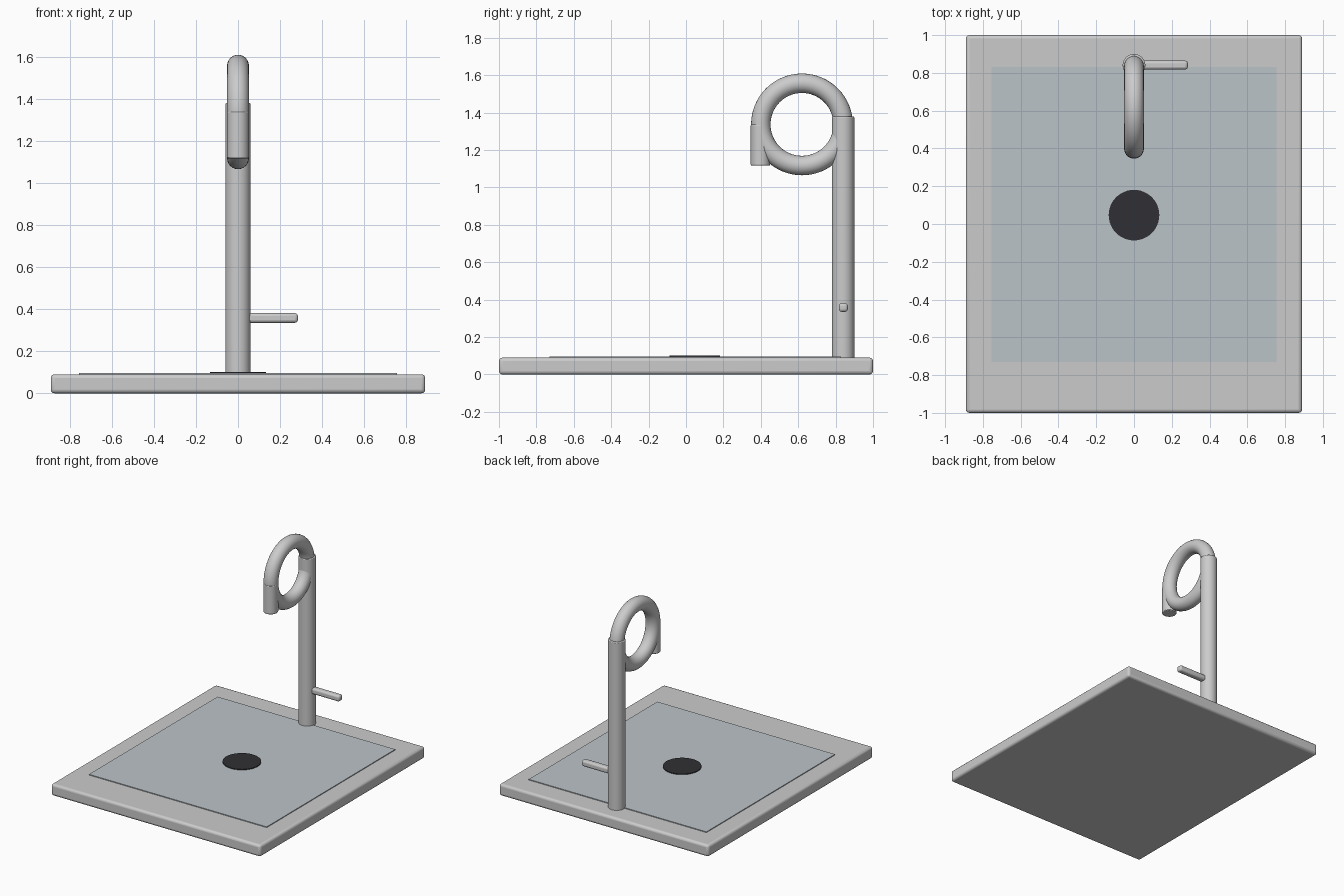
import bpy, math

if "Cube" in bpy.data.objects:
    bpy.data.objects.remove(bpy.data.objects["Cube"])


def material(name, rgb):
    m = bpy.data.materials.new(name)
    m.diffuse_color = (*rgb, 1)
    m.use_nodes = True
    m.node_tree.nodes["Principled BSDF"].inputs["Base Color"].default_value = m.diffuse_color
    return m


def finish(name, bevel=0, segments=3, mat=None):
    ob = bpy.context.object
    ob.name = name
    bpy.ops.object.transform_apply(location=False, rotation=True, scale=True)
    if bevel:
        mod = ob.modifiers.new("rounded_edges", "BEVEL")
        mod.width, mod.segments = bevel, segments
        mod.limit_method = "ANGLE"
        mod.angle_limit = math.radians(40)
    if mat:
        ob.data.materials.append(mat)
    bpy.ops.object.shade_smooth_by_angle(angle=math.radians(35))
    return ob


def box(name, lo, hi, **kw):
    bpy.ops.mesh.primitive_cube_add(size=1, location=[(a + b) / 2 for a, b in zip(lo, hi)])
    bpy.context.object.scale = [b - a for a, b in zip(lo, hi)]
    return finish(name, **kw)


def cylinder(name, y, r, z0, z1, **kw):
    bpy.ops.mesh.primitive_cylinder_add(vertices=48, radius=r, depth=z1 - z0,
                                        location=(0, y, (z0 + z1) / 2))
    return finish(name, **kw)


steel = material("basin_grey", (0.50, 0.55, 0.58))
dark = material("drain_black", (0.03, 0.03, 0.035))

# Sink: rim slab, basin panel and drain
box("sink_rim", (-0.89, -1, 0), (0.89, 1, 0.09), bevel=0.018)
box("basin_panel", (-0.755, -0.73, 0.07), (0.755, 0.83, 0.096), mat=steel)
cylinder("drain", 0.047, 0.134, 0.08, 0.102, mat=dark)

# Tap: post, ring-shaped neck, outlet and lever
cylinder("tap_post", 0.84, 0.06, 0.08, 1.38, bevel=0.006, segments=2)
bpy.ops.mesh.primitive_torus_add(major_radius=0.22, minor_radius=0.052, major_segments=64,
                                 minor_segments=24, location=(0, 0.62, 1.337),
                                 rotation=(0, math.pi / 2, 0))
finish("tap_neck")
cylinder("tap_outlet", 0.398, 0.052, 1.117, 1.337, bevel=0.005, segments=2)
box("tap_lever", (0.03, 0.818, 0.335), (0.285, 0.865, 0.381), bevel=0.014)
